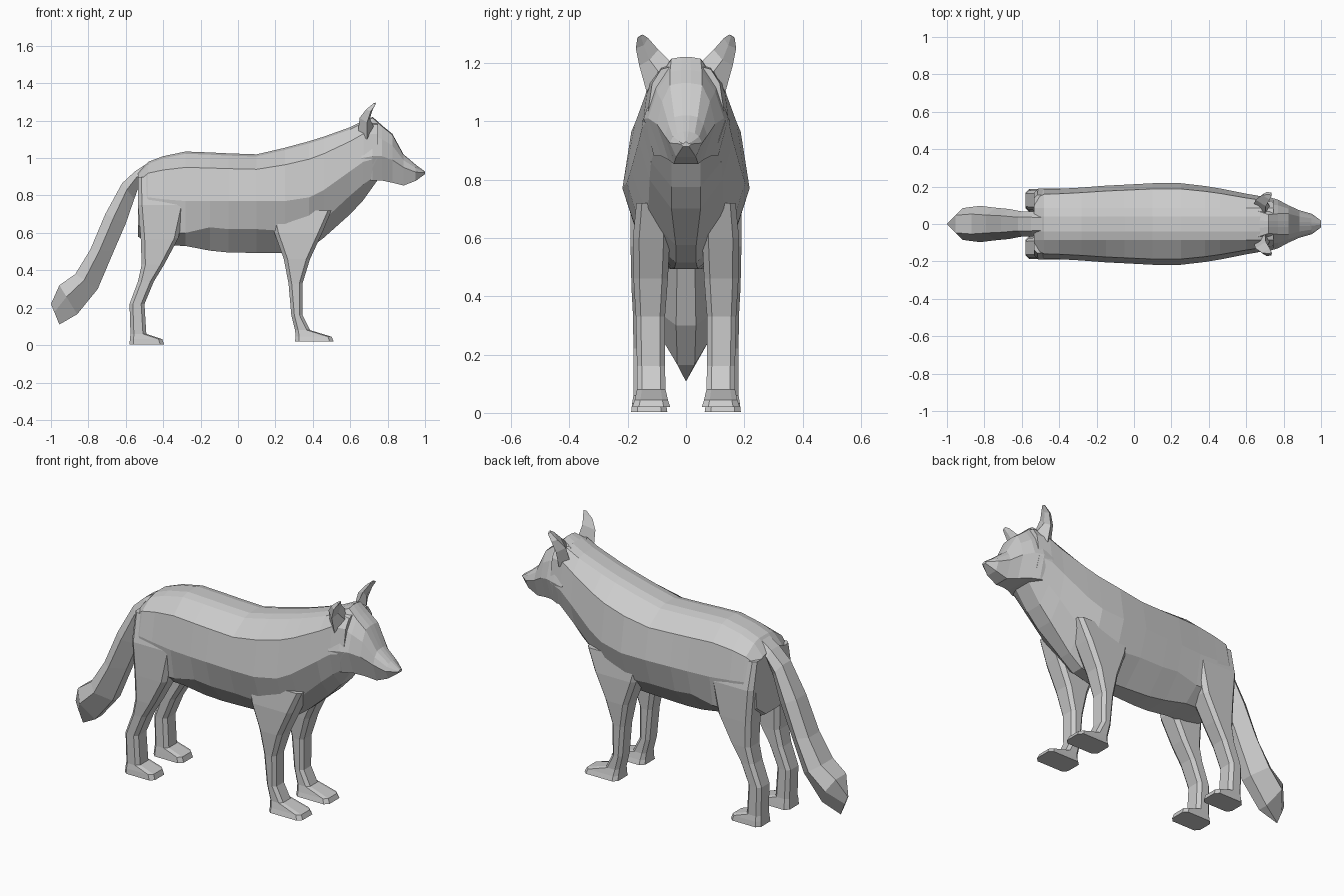
import bpy, bmesh
from mathutils import Vector


def loft(name, rings, mirror=False):
    """Skin closed rings of equal length, cap both ends, optionally mirror across y."""
    bm = bmesh.new()
    loops = [[bm.verts.new(p) for p in ring] for ring in rings]
    n = len(loops[0])
    for a, b in zip(loops, loops[1:]):
        for i in range(n):
            j = (i + 1) % n
            bm.faces.new((a[i], a[j], b[j], b[i]))
    bm.faces.new(loops[0])
    bm.faces.new(loops[-1])
    bmesh.ops.recalc_face_normals(bm, faces=bm.faces)
    mesh = bpy.data.meshes.new(name)
    bm.to_mesh(mesh)
    bm.free()
    obj = bpy.data.objects.new(name, mesh)
    bpy.context.collection.objects.link(obj)
    if mirror:
        mod = obj.modifiers.new("mirror", 'MIRROR')
        mod.use_axis = (False, True, False)
    return obj


def section(x, half):
    """Symmetric cross-section from (y, z) points on one side, top to bottom."""
    pts = [(x, y, z) for y, z in half]
    return pts + [(x, -y, z) for y, z in reversed(half)]


def trunk(x, top, w, mid, rim, rim_w, low, low_w):
    shoulder = top * 0.68 + mid * 0.32
    return section(x, [(0.04, top), (0.085, top - 0.012), (w * 0.86, shoulder),
                       (w, mid), (rim_w, rim), (low_w, low)])


# Body and neck: x, back height, half width and its height, belly rim, underside
body = [(-0.535, 0.92, 0.155, 0.78, 0.64, 0.14, 0.58, 0.06),
        (-0.48, 0.98, 0.185, 0.79, 0.62, 0.165, 0.55, 0.08),
        (-0.40, 1.01, 0.188, 0.78, 0.60, 0.17, 0.535, 0.08),
        (-0.28, 1.035, 0.195, 0.77, 0.60, 0.165, 0.53, 0.08),
        (-0.15, 1.03, 0.205, 0.77, 0.63, 0.17, 0.505, 0.07),
        (-0.05, 1.025, 0.21, 0.77, 0.62, 0.17, 0.495, 0.06),
        (0.10, 1.02, 0.218, 0.77, 0.62, 0.17, 0.493, 0.05),
        (0.25, 1.055, 0.218, 0.77, 0.61, 0.165, 0.493, 0.04),
        (0.38, 1.09, 0.203, 0.79, 0.62, 0.15, 0.515, 0.035),
        (0.46, 1.115, 0.19, 0.83, 0.67, 0.13, 0.575, 0.035),
        (0.60, 1.165, 0.162, 0.93, 0.80, 0.125, 0.70, 0.05),
        (0.67, 1.20, 0.150, 0.98, 0.86, 0.12, 0.775, 0.05),
        (0.745, 1.19, 0.135, 1.00, 0.91, 0.105, 0.88, 0.05)]
loft("body", [trunk(*s) for s in body])

# Head: x, top, top half width, cheek half width and height, jaw, jaw half width
head = [(0.66, 1.195, 0.07, 0.150, 1.00, 0.88, 0.11),
        (0.72, 1.22, 0.05, 0.145, 1.01, 0.88, 0.11),
        (0.77, 1.175, 0.055, 0.130, 1.01, 0.88, 0.085),
        (0.825, 1.13, 0.055, 0.100, 0.99, 0.868, 0.06),
        (0.885, 1.02, 0.04, 0.073, 0.95, 0.853, 0.042),
        (0.95, 0.965, 0.03, 0.055, 0.925, 0.878, 0.034),
        (1.0, 0.928, 0.01, 0.018, 0.922, 0.914, 0.01)]
loft("head", [section(x, [(tw * 0.3, t), (tw, t - 0.006), (tw * 0.4 + w * 0.6, t * 0.55 + m * 0.45),
                          (w, m), (jw, j)]) for x, t, tw, w, m, j, jw in head])

# Ears: pointed shells, inner and outer edge with a front and rear centre
ear = [((0.70, 0.05, 1.20), (0.725, 0.095, 1.17), (0.69, 0.135, 1.10), (0.64, 0.10, 1.12)),
       ((0.705, 0.095, 1.245), (0.705, 0.125, 1.21), (0.69, 0.160, 1.19), (0.65, 0.13, 1.215)),
       ((0.725, 0.130, 1.285), (0.72, 0.145, 1.26), (0.71, 0.172, 1.25), (0.685, 0.155, 1.26)),
       ((0.735, 0.148, 1.297), (0.738, 0.155, 1.293), (0.735, 0.167, 1.285), (0.725, 0.158, 1.293))]
loft("ear", ear, mirror=True)


def leg(name, levels):
    """Chamfered box sections from levels of z, back x, front x, inner y, outer y."""
    rings = []
    for z, x0, x1, y0, y1 in levels:
        c = (y1 - y0) * 0.17
        rings.append([(x0 + c, y0, z), (x1 - c, y0, z), (x1, y0 + c, z), (x1, y1 - c, z),
                      (x1 - c, y1, z), (x0 + c, y1, z), (x0, y1 - c, z), (x0, y0 + c, z)])
    loft(name, rings, mirror=True)


leg("front_leg", [(0.72, 0.17, 0.50, 0.06, 0.170),
                  (0.60, 0.195, 0.45, 0.055, 0.182),
                  (0.46, 0.245, 0.385, 0.062, 0.180),
                  (0.33, 0.27, 0.345, 0.072, 0.172),
                  (0.16, 0.285, 0.345, 0.072, 0.168),
                  (0.08, 0.305, 0.385, 0.070, 0.168),
                  (0.045, 0.308, 0.50, 0.062, 0.176),
                  (0.02, 0.305, 0.512, 0.054, 0.184)])

leg("rear_leg", [(0.90, -0.535, -0.40, 0.05, 0.155),
                 (0.75, -0.535, -0.28, 0.06, 0.190),
                 (0.57, -0.52, -0.32, 0.065, 0.190),
                 (0.43, -0.515, -0.395, 0.070, 0.187),
                 (0.34, -0.535, -0.45, 0.072, 0.182),
                 (0.22, -0.58, -0.50, 0.075, 0.180),
                 (0.06, -0.575, -0.49, 0.072, 0.180),
                 (0.032, -0.578, -0.405, 0.068, 0.185),
                 (0.003, -0.58, -0.395, 0.064, 0.188)])

# Tail: upper edge, lower edge, half width
tail = [((-0.48, 0.975), (-0.48, 0.86), 0.06),
        ((-0.55, 0.93), (-0.53, 0.85), 0.066),
        ((-0.62, 0.865), (-0.555, 0.78), 0.066),
        ((-0.71, 0.70), (-0.60, 0.65), 0.08),
        ((-0.79, 0.51), (-0.665, 0.50), 0.087),
        ((-0.87, 0.38), (-0.75, 0.30), 0.097),
        ((-0.955, 0.32), (-0.86, 0.165), 0.085),
        ((-1.0, 0.22), (-0.955, 0.11), 0.004)]
rings = []
for (ux, uz), (lx, lz), w in tail:
    up, lo = Vector((ux, 0, uz)), Vector((lx, 0, lz))
    mid, side = up.lerp(lo, 0.4), Vector((0, w, 0))
    rings.append([up + side * 0.55, mid + side, lo + side * 0.35,
                  lo - side * 0.35, mid - side, up - side * 0.55])
loft("tail", rings)
